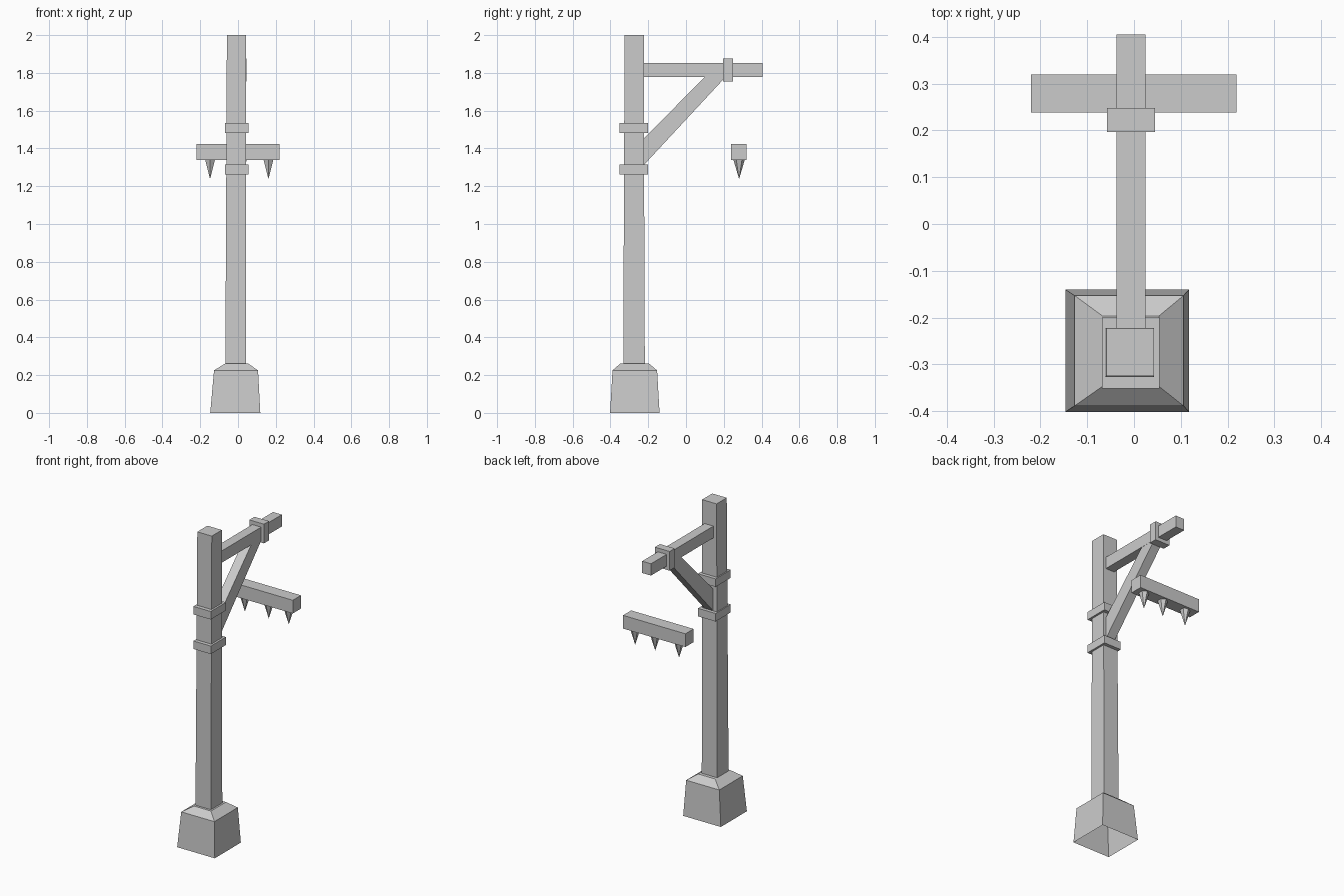
import bpy
import bmesh
from mathutils import Matrix

cube = bpy.data.objects.get("Cube")
if cube:
    bpy.data.objects.remove(cube, do_unlink=True)

grey = bpy.data.materials.new("plain grey")
grey.use_nodes = True
grey.diffuse_color = (0.6, 0.6, 0.6, 1)
grey.node_tree.nodes["Principled BSDF"].inputs["Base Color"].default_value = (0.6, 0.6, 0.6, 1)


def finish(name, bm):
    bmesh.ops.recalc_face_normals(bm, faces=bm.faces)
    mesh = bpy.data.meshes.new(name)
    bm.to_mesh(mesh)
    bm.free()
    mesh.materials.append(grey)
    obj = bpy.data.objects.new(name, mesh)
    bpy.context.collection.objects.link(obj)
    return obj


def loft(name, rings, open_bottom=False):
    """Stack of rectangles, each (x0, x1, y0, y1, z)."""
    bm = bmesh.new()
    loops = [[bm.verts.new((x, y, z)) for x, y in ((x0, y0), (x1, y0), (x1, y1), (x0, y1))]
             for x0, x1, y0, y1, z in rings]
    for low, high in zip(loops, loops[1:]):
        for i in range(4):
            j = (i + 1) % 4
            bm.faces.new((low[i], low[j], high[j], high[i]))
    bm.faces.new(loops[-1])
    if not open_bottom:
        bm.faces.new(loops[0])
    return finish(name, bm)


def box(name, x0, x1, y0, y1, z0, z1):
    return loft(name, [(x0, x1, y0, y1, z0), (x0, x1, y0, y1, z1)])


# Footing, hollow underneath
loft("footing", [(-0.147, 0.118, -0.402, -0.14, 0),
                 (-0.127, 0.106, -0.389, -0.153, 0.225),
                 (-0.067, 0.053, -0.347, -0.197, 0.262)], open_bottom=True)

# Slightly tapered post
loft("post", [(-0.067, 0.042, -0.332, -0.218, 0.255),
              (-0.062, 0.042, -0.328, -0.222, 1.29),
              (-0.059, 0.043, -0.325, -0.223, 2)])

# Clamps around the post
for name, z in (("lower_clamp", 1.263), ("upper_clamp", 1.483)):
    box(name, -0.068, 0.055, -0.352, -0.2, z, z + 0.051)

# Arm and its collar
box("arm", -0.037, 0.025, -0.24, 0.405, 1.778, 1.853)
box("arm_collar", -0.058, 0.045, 0.197, 0.248, 1.755, 1.877)

# Diagonal brace: side profile extruded across x
bm = bmesh.new()
profile = [(-0.23, 1.305), (0.2, 1.768), (0.2, 1.79), (0.11, 1.79), (-0.23, 1.445)]
face = bm.faces.new([bm.verts.new((-0.036, y, z)) for y, z in profile])
side = bmesh.ops.extrude_face_region(bm, geom=[face])
bmesh.ops.translate(bm, vec=(0.06, 0, 0),
                    verts=[v for v in side["geom"] if isinstance(v, bmesh.types.BMVert)])
finish("brace", bm)

# Hanging bar with spikes below it
box("hanging_bar", -0.22, 0.219, 0.238, 0.32, 1.34, 1.424)
for i, x in enumerate((-0.148, 0.02, 0.161)):
    bm = bmesh.new()
    bmesh.ops.create_cone(bm, cap_ends=True, segments=6, radius1=0, radius2=0.03, depth=0.102,
                          matrix=Matrix.Translation((x, 0.281, 1.289)))
    bmesh.ops.remove_doubles(bm, verts=bm.verts, dist=0.0001)
    finish(f"spike_{i + 1}", bm)
